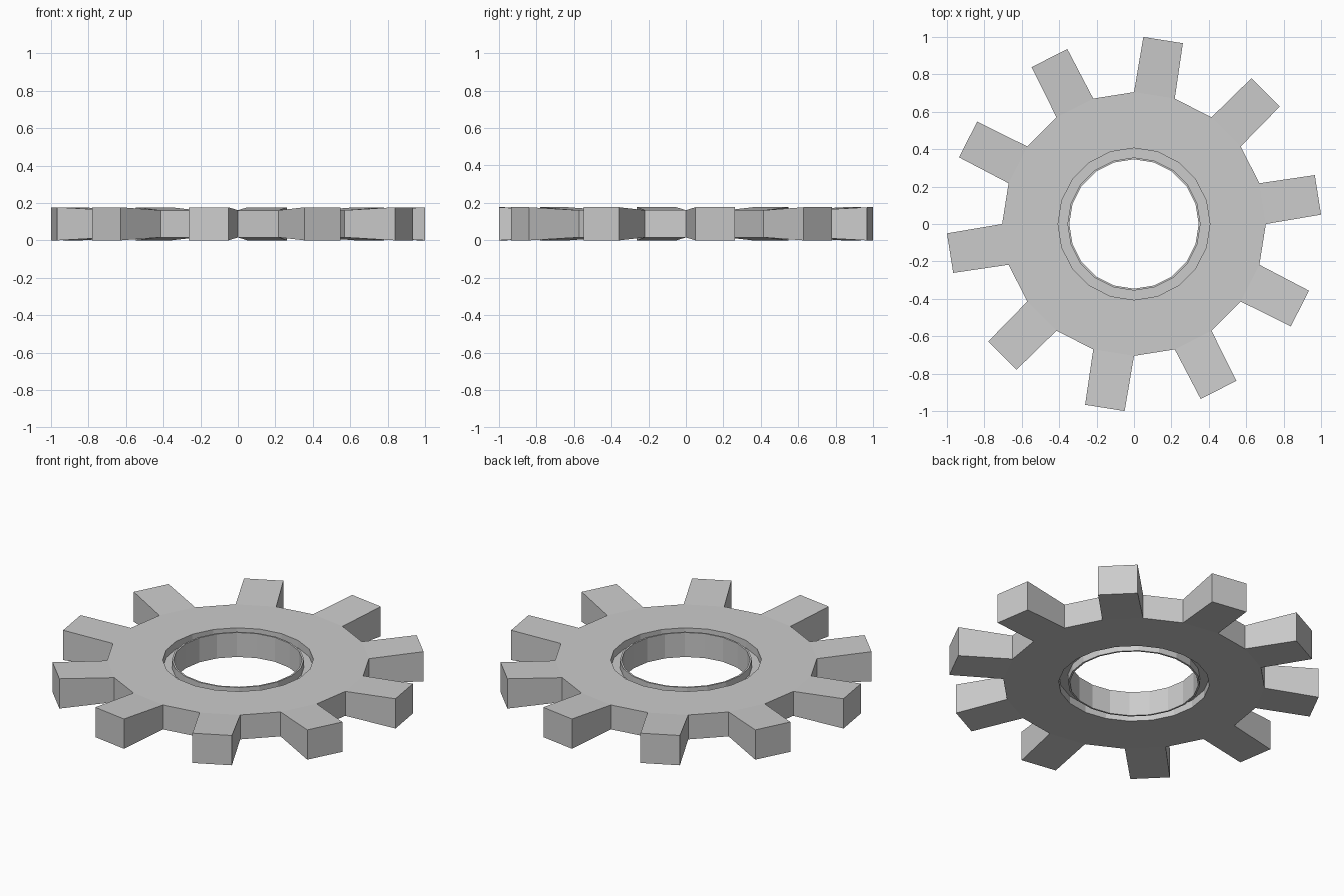
import bpy, bmesh
from math import cos, sin, pi, radians
from mathutils import Vector

if "Cube" in bpy.data.objects:
    bpy.data.objects.remove(bpy.data.objects["Cube"])

SEGS = 20
LOW, HIGH = 0.016, 0.161      # faces of the disc
TIP_LOW, TIP_HIGH = 0.0, 0.177  # teeth flare slightly towards the tip
TIP_R, TIP_HALF = 0.9955, 0.107
GROOVE = 0.045

# Closed cross-section (radius, height): outer rim first, then top groove,
# thin inner collar, bottom groove
profile = [
    (0.705, LOW), (0.705, HIGH),
    (0.406, HIGH), (0.406, HIGH - GROOVE),
    (0.356, HIGH - GROOVE), (0.356, HIGH),
    (0.346, HIGH), (0.346, LOW),
    (0.356, LOW), (0.356, LOW + GROOVE),
    (0.406, LOW + GROOVE), (0.406, LOW),
]

bm = bmesh.new()
rings = []
for i in range(SEGS):
    a = 2 * pi * i / SEGS
    rings.append([bm.verts.new((r * cos(a), r * sin(a), z)) for r, z in profile])

# Disc with grooved hub
seats = []
n = len(profile)
for i in range(SEGS):
    here, there = rings[i], rings[(i + 1) % SEGS]
    for j in range(n):
        k = (j + 1) % n
        face = bm.faces.new((here[j], there[j], there[k], here[k]))
        if j == 0 and i % 2 == 0:
            seats.append((face, radians(9 + 18 * i)))

# Teeth pulled out of every second rim face
for face, a in seats:
    out, side = Vector((cos(a), sin(a), 0)), Vector((-sin(a), cos(a), 0))
    tip = bmesh.ops.extrude_discrete_faces(bm, faces=[face])["faces"][0]
    for v in tip.verts:
        s = TIP_HALF if v.co.dot(side) > 0 else -TIP_HALF
        z = TIP_HIGH if v.co.z > 0.09 else TIP_LOW
        v.co = out * TIP_R + side * s + Vector((0, 0, z))

bmesh.ops.recalc_face_normals(bm, faces=bm.faces[:])
mesh = bpy.data.meshes.new("gear_wheel")
bm.to_mesh(mesh)
bm.free()
bpy.context.collection.objects.link(bpy.data.objects.new("gear_wheel", mesh))
